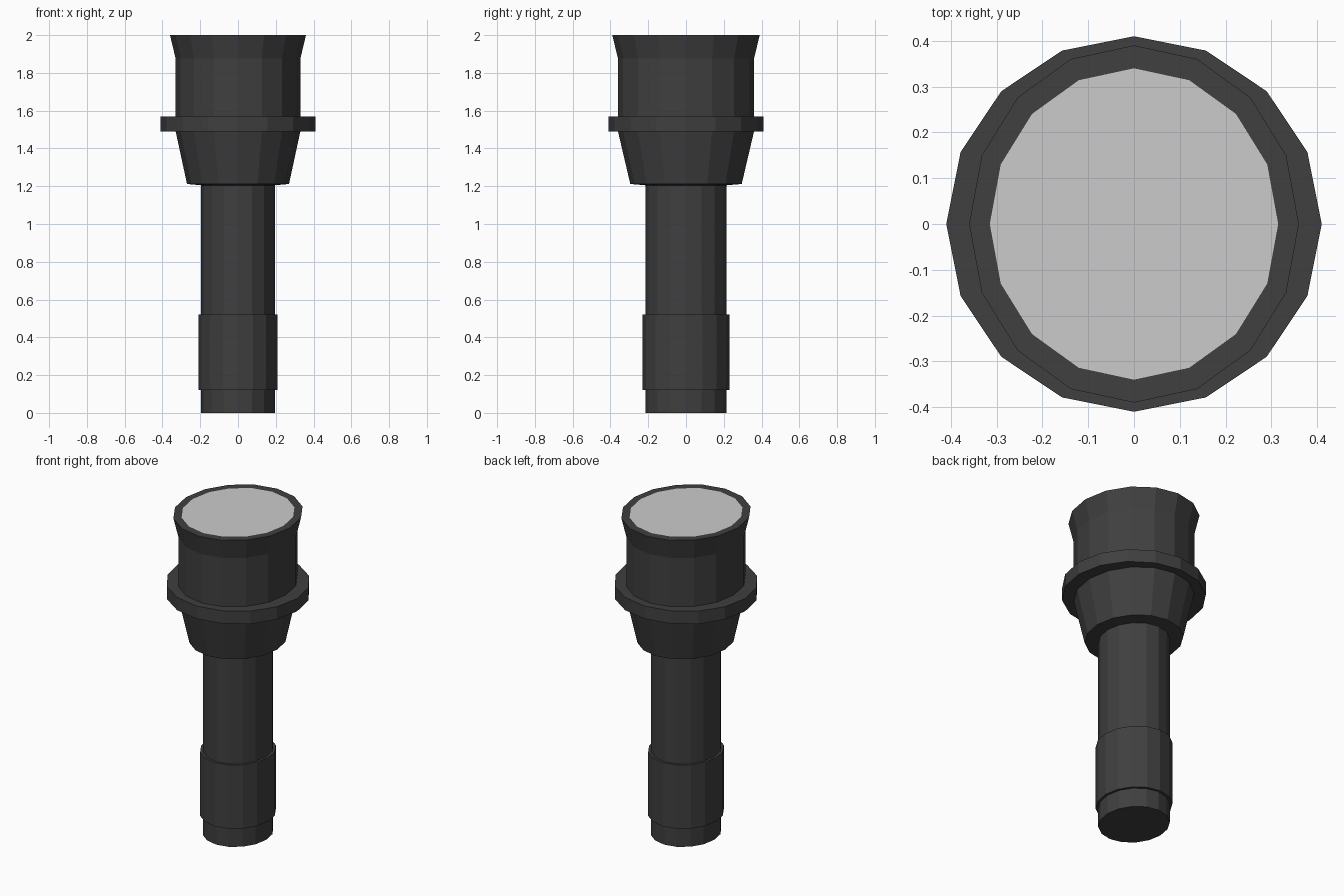
import bpy, bmesh, math

if "Cube" in bpy.data.objects:
    bpy.data.objects.remove(bpy.data.objects["Cube"])

SIDES = 16

black = bpy.data.materials.new("black_metal")
black.diffuse_color = (0.05, 0.05, 0.05, 1)
black.use_nodes = True
black.node_tree.nodes["Principled BSDF"].inputs["Base Color"].default_value = black.diffuse_color


def loft(name, rings, material=None, cap_bottom=True, cap_top=True):
    """Skin 16-sided oval rings given as (x radius, y radius, z)."""
    bm = bmesh.new()
    loops = []
    for rx, ry, z in rings:
        loops.append([bm.verts.new((rx * math.cos(2 * math.pi * i / SIDES),
                                    ry * math.sin(2 * math.pi * i / SIDES), z))
                      for i in range(SIDES)])
    for a, b in zip(loops, loops[1:]):
        for i in range(SIDES):
            j = (i + 1) % SIDES
            bm.faces.new((a[i], a[j], b[j], b[i]))
    if cap_bottom:
        bm.faces.new(loops[0][::-1])
    if cap_top:
        bm.faces.new(loops[-1])
    mesh = bpy.data.meshes.new(name)
    bm.to_mesh(mesh)
    bm.free()
    obj = bpy.data.objects.new(name, mesh)
    bpy.context.collection.objects.link(obj)
    if material:
        mesh.materials.append(material)
    return obj


# Handle, widening under the head and ending in the flared rim
loft("body", [(0.195, 0.215, 0), (0.195, 0.215, 0.12),
              (0.21, 0.23, 0.12), (0.21, 0.23, 0.52),
              (0.195, 0.215, 0.52), (0.195, 0.215, 1.205),
              (0.27, 0.295, 1.212), (0.33, 0.36, 1.49),
              (0.33, 0.36, 1.875), (0.36, 0.39, 2.0),
              (0.315, 0.34, 2.0)], black, cap_top=False)

# Round collar around the head
loft("collar", [(0.33, 0.36, 1.49), (0.41, 0.41, 1.49),
                (0.41, 0.41, 1.57), (0.33, 0.36, 1.57)],
     black, cap_bottom=False, cap_top=False)

# Grey lens closing the rim
loft("lens", [(0.315, 0.34, 1.99), (0.315, 0.34, 2.0)], cap_bottom=False)
